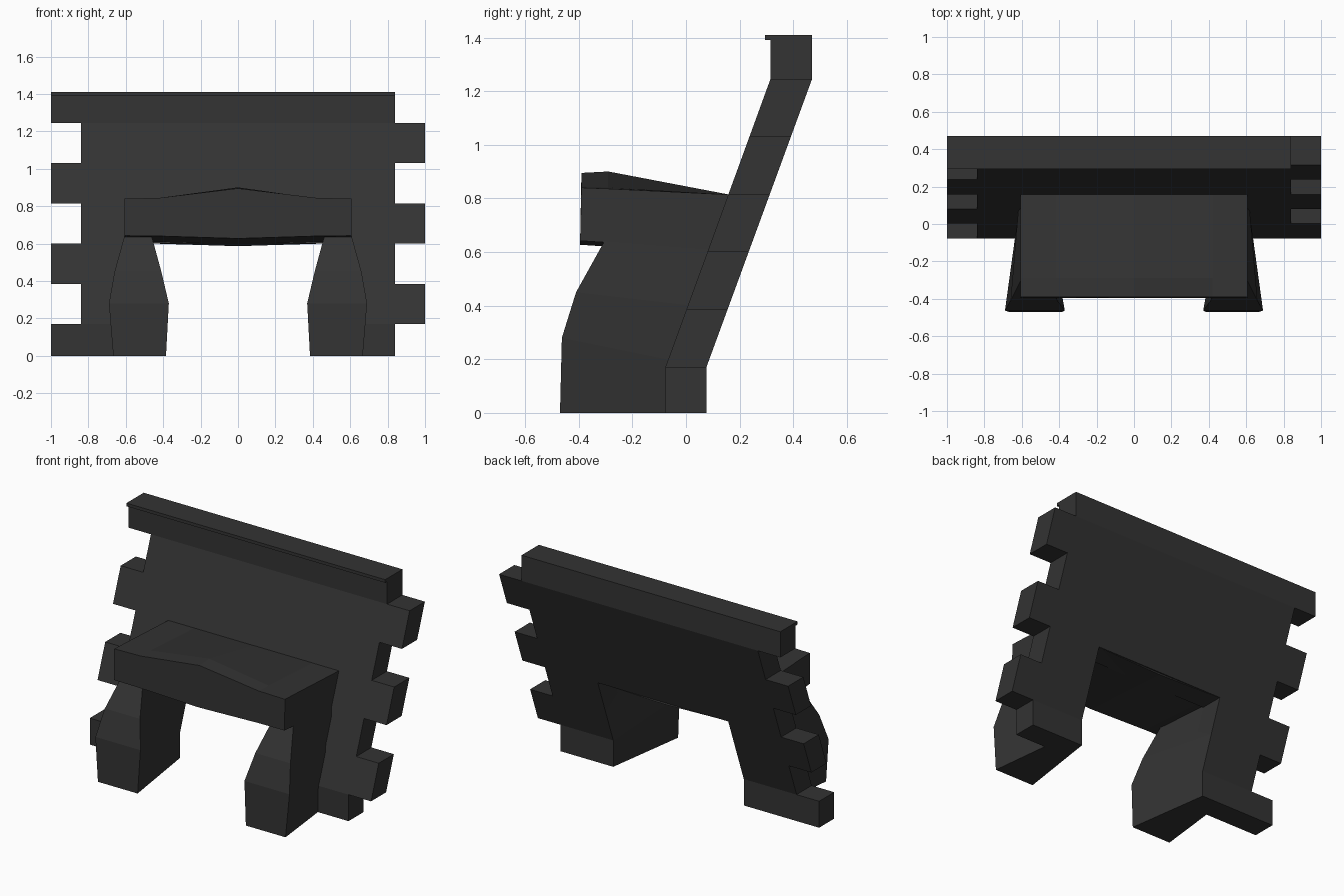
import bpy, bmesh

cube = bpy.data.objects.get("Cube")
if cube:
    bpy.data.objects.remove(cube, do_unlink=True)

dark = bpy.data.materials.new("charcoal")
dark.use_nodes = True
colour = (0.033, 0.033, 0.033, 1)
dark.diffuse_color = colour
dark.node_tree.nodes["Principled BSDF"].inputs["Base Color"].default_value = colour


def loft(bm, sections):
    """Skin a list of equal-sized closed sections and cap both ends."""
    rings = [[bm.verts.new(p) for p in s] for s in sections]
    n = len(rings[0])
    for a, b in zip(rings, rings[1:]):
        for i in range(n):
            j = (i + 1) % n
            bm.faces.new((a[i], a[j], b[j], b[i]))
    bm.faces.new(rings[0][::-1])
    bm.faces.new(rings[-1])


def finish(bm, name):
    bmesh.ops.recalc_face_normals(bm, faces=bm.faces)
    mesh = bpy.data.meshes.new(name)
    bm.to_mesh(mesh)
    bm.free()
    mesh.materials.append(dark)
    ob = bpy.data.objects.new(name, mesh)
    bpy.context.collection.objects.link(ob)
    return ob


def wall_y(z):
    """Front and back of the leaning wall at height z."""
    t = min(max((z - 0.17) / 1.075, 0), 1)
    return -0.077 + 0.392 * t, 0.076 + 0.394 * t


def slab(bm, x0, x1, z0, z1):
    sections = []
    for z in (z0, z1):
        f, b = wall_y(z)
        sections.append([(x0, f, z), (x1, f, z), (x1, b, z), (x0, b, z)])
    loft(bm, sections)


# Leaning wall: staggered courses leave teeth on alternate sides
DOOR = 0.464
levels = [0, 0.17, 0.385, 0.6, 0.815, 1.03, 1.245, 1.41]
bm = bmesh.new()
for i, (z0, z1) in enumerate(zip(levels, levels[1:])):
    x0, x1 = (-1, 0.84) if i % 2 == 0 else (-0.84, 1)
    if z1 <= 0.6:
        slab(bm, x0, -DOOR, z0, z1)
        slab(bm, DOOR, x1, z0, z1)
    else:
        slab(bm, x0, x1, z0, z1)
finish(bm, "leaning_wall")

# Thin lip along the top front edge
bm = bmesh.new()
loft(bm, [[(x, 0.295, 1.39), (x, 0.32, 1.39), (x, 0.32, 1.41), (x, 0.295, 1.41)]
          for x in (-1, 0.84)])
finish(bm, "top_lip")

# Legs: front z, front y, inner x, outer x, back z
leg_rows = [(0, -0.47, 0.385, 0.667, 0), (0.28, -0.463, 0.37, 0.69, 0.17),
            (0.45, -0.41, 0.41, 0.66, 0.385), (0.648, -0.3, 0.464, 0.605, 0.605)]
for side, name in ((1, "left_leg"), (-1, "right_leg")):
    bm = bmesh.new()
    sections = []
    for zf, y, inner, outer, zb in leg_rows:
        back = wall_y(zb)[1] - 0.002
        sections.append([(side * inner, y, zf), (side * outer, y, zf),
                         (side * 0.605, back, zb), (side * DOOR, back, zb)])
    loft(bm, sections)
    finish(bm, name)

# Hood: side profile swept across, arched on top and sagging below
bm = bmesh.new()
sections = []
for x, rise, sag in ((-0.607, 0, 0), (-0.42, 0.004, 0.002), (0, 0.055, 0.015),
                     (0.42, 0.004, 0.002), (0.607, 0, 0)):
    sections.append([(x, -0.395, 0.642 - sag), (x, -0.39, 0.84 + rise),
                     (x, -0.29, 0.836 + rise * 1.17), (x, 0.162, 0.814),
                     (x, 0.23, 0.601 - sag)])
loft(bm, sections)
finish(bm, "hood")
